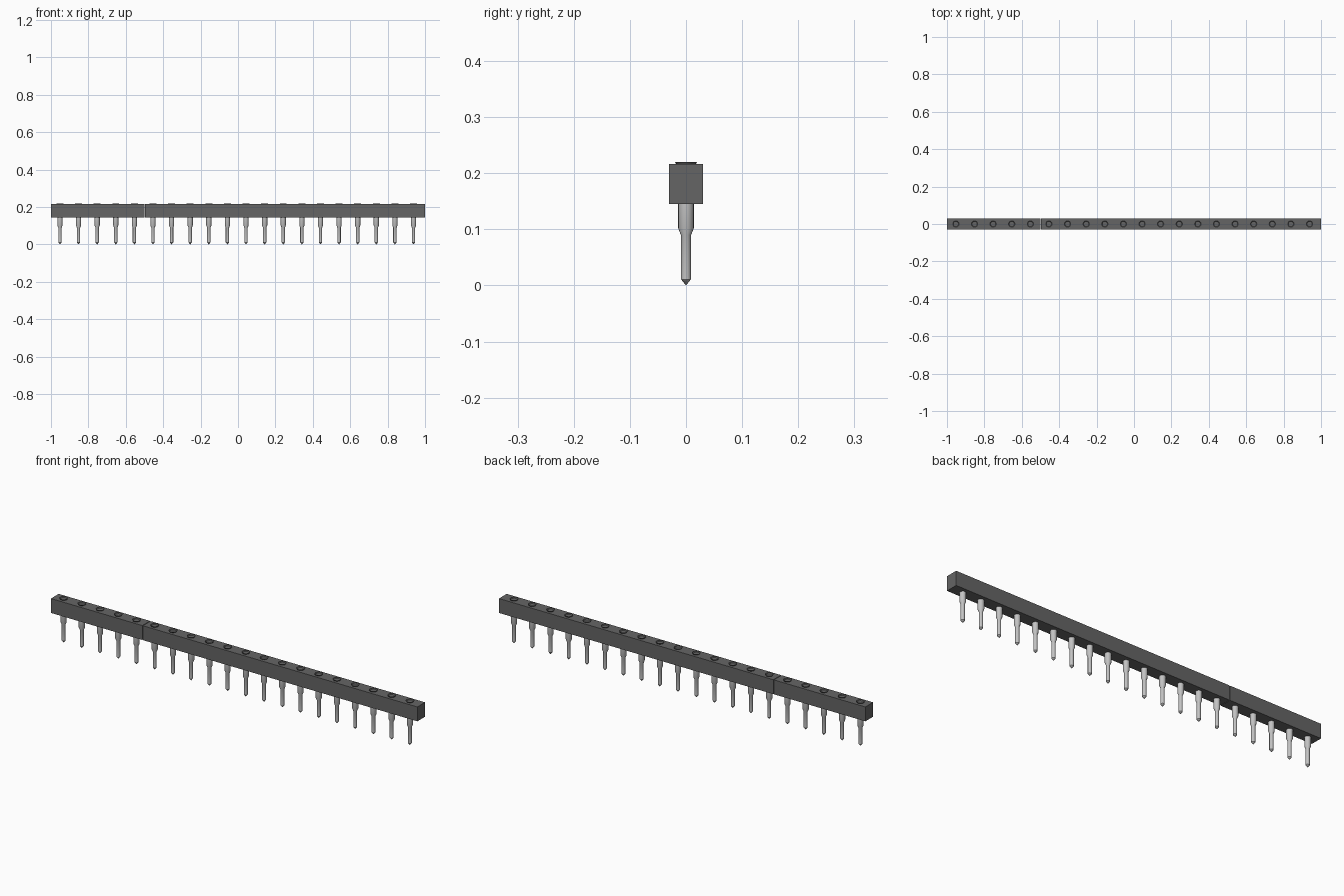
import bpy, bmesh, math

cube = bpy.data.objects.get("Cube")
if cube:
    bpy.data.objects.remove(cube, do_unlink=True)


def material(name, value):
    mat = bpy.data.materials.new(name)
    mat.use_nodes = True
    colour = (value, value, value, 1)
    mat.diffuse_color = colour
    mat.node_tree.nodes["Principled BSDF"].inputs["Base Color"].default_value = colour
    return mat


dark_grey = material("dark grey plastic", 0.13)
silver = material("silver metal", 0.55)

PITCH = 0.0995
FIRST = -0.952
BOTTOM, TOP, HALF_DEPTH = 0.145, 0.216, 0.03
SIDES = 16


def finish(name, bm, mat):
    bmesh.ops.recalc_face_normals(bm, faces=bm.faces)
    mesh = bpy.data.meshes.new(name)
    bm.to_mesh(mesh)
    bm.free()
    mesh.materials.append(mat)
    obj = bpy.data.objects.new(name, mesh)
    bpy.context.collection.objects.link(obj)
    return obj


def lathe(profile, bm, x):
    """Revolve (radius, height) points about a vertical axis at x."""
    rings = []
    for r, z in profile:
        if r == 0:
            rings.append([bm.verts.new((x, 0, z))] * SIDES)
        else:
            angles = [math.tau * i / SIDES for i in range(SIDES)]
            rings.append([bm.verts.new((x + r * math.cos(a), r * math.sin(a), z)) for a in angles])
    for low, high in zip(rings, rings[1:]):
        for i in range(SIDES):
            j = (i + 1) % SIDES
            corners = dict.fromkeys((low[i], low[j], high[j], high[i]))
            face = bm.faces.new(list(corners))
            face.smooth = True


def housing(name, x0, x1):
    bm = bmesh.new()
    bmesh.ops.create_cube(bm, size=1)
    for v in bm.verts:
        v.co.x = x0 if v.co.x < 0 else x1
        v.co.y *= 2 * HALF_DEPTH
        v.co.z = BOTTOM if v.co.z < 0 else TOP
    finish(name, bm, dark_grey)


# Two housing strips butted together with a hairline seam
housing("short_housing", -1, -0.501)
housing("long_housing", -0.498, 1)

# Stepped pins with pointed tips, and flared sockets with funnel holes on top
pin_profile = [(0, 0), (0.009, 0.011), (0.009, 0.09), (0.014, 0.102), (0.014, BOTTOM + 0.005)]
socket_profile = [(0.016, TOP - 0.002), (0.02, 0.22), (0.017, 0.22), (0.008, 0.208), (0, 0.205)]
for name, profile, mat in (("pins", pin_profile, silver), ("sockets", socket_profile, dark_grey)):
    bm = bmesh.new()
    for i in range(20):
        lathe(profile, bm, FIRST + i * PITCH)
    obj = finish(name, bm, mat)
    bpy.ops.object.select_all(action="DESELECT")
    obj.select_set(True)
    bpy.context.view_layer.objects.active = obj
    bpy.ops.object.shade_smooth_by_angle(angle=math.radians(25))
